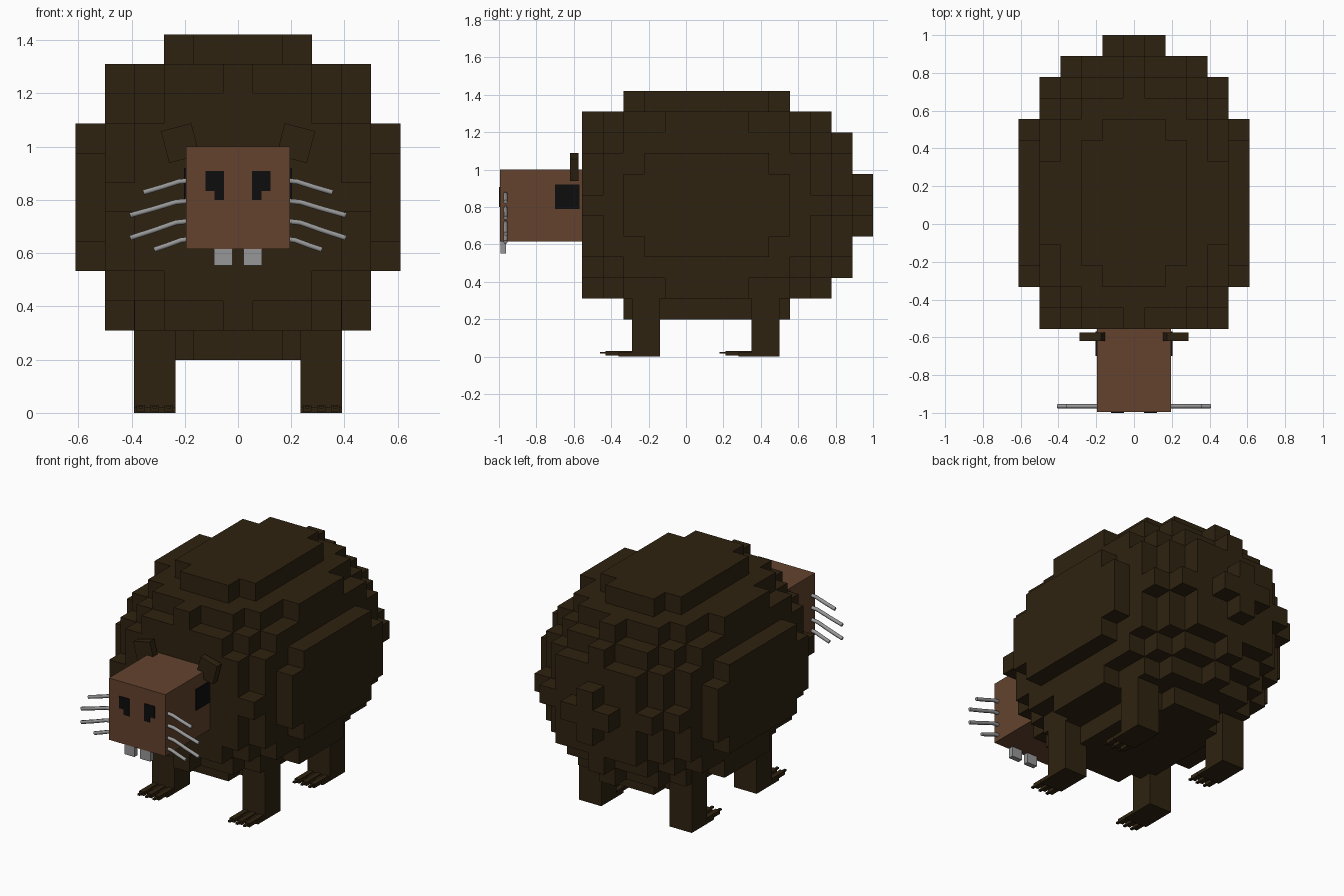
import bpy, bmesh, math
from mathutils import Matrix, Vector

if "Cube" in bpy.data.objects:
    bpy.data.objects.remove(bpy.data.objects["Cube"])


def material(name, rgb):
    m = bpy.data.materials.new(name)
    m.diffuse_color = (*rgb, 1)
    m.use_nodes = True
    m.node_tree.nodes["Principled BSDF"].inputs["Base Color"].default_value = m.diffuse_color
    return m


FUR = material("dark brown fur", (0.028, 0.0165, 0.0052))
FACE = material("face brown", (0.125, 0.055, 0.027))
BLACK = material("black", (0.004, 0.004, 0.004))
GREY = material("light grey", (0.31, 0.31, 0.31))


def finish(name, bm, mat):
    me = bpy.data.meshes.new(name)
    bm.normal_update()
    bm.to_mesh(me)
    bm.free()
    me.materials.append(mat)
    ob = bpy.data.objects.new(name, me)
    bpy.context.collection.objects.link(ob)
    return ob


def boxes(name, ranges, mat, tilt=0):
    """One object from boxes given as (x0, x1, y0, y1, z0, z1)."""
    bm = bmesh.new()
    for x0, x1, y0, y1, z0, z1 in ranges:
        c = Vector(((x0 + x1) / 2, (y0 + y1) / 2, (z0 + z1) / 2))
        bmesh.ops.create_cube(bm, size=1, matrix=Matrix.Translation(c)
                              @ Matrix.Rotation(tilt, 4, 'Y')
                              @ Matrix.Diagonal((x1 - x0, y1 - y0, z1 - z0, 1)))
    return finish(name, bm, mat)


def mirror(r):
    return (-r[1], -r[0], *r[2:])


# Body: blocky ellipsoid on a 1/9 unit grid, cut flat at the front
U = 1 / 9
CELLS = {(x, j, z) for x in range(-5, 6) for j in range(14) for z in range(-5, 6)
         if x * x + z * z + 0.565 * (j - 5.5) ** 2 <= 33.4}
bm = bmesh.new()
corners = {}


def corner(p):
    if p not in corners:
        corners[p] = bm.verts.new(((p[0] - 0.5) * U, p[1] * U - 5 * U, 0.81 + (p[2] - 0.5) * U))
    return corners[p]


for cell in CELLS:
    for axis in range(3):
        for side in (0, 1):
            near = list(cell)
            near[axis] += 1 if side else -1
            if tuple(near) in CELLS:
                continue
            quad = []
            for a, b in ((0, 0), (1, 0), (1, 1), (0, 1)):
                p = list(cell)
                p[axis] += side
                p[(axis + 1) % 3] += a
                p[(axis + 2) % 3] += b
                quad.append(corner(tuple(p)))
            bm.faces.new(quad if side else quad[::-1])
finish("body", bm, FUR)

# Head with front nostrils, side eyes and teeth
boxes("head", [(-0.195, 0.195, -0.995, -0.5, 0.615, 1.0)], FACE)
nostril = [(0.052, 0.122, -1.0, -0.992, 0.833, 0.908), (0.052, 0.089, -1.0, -0.992, 0.80, 0.833)]
eye = (0.194, 0.203, -0.70, -0.57, 0.79, 0.92)
tooth = (0.02, 0.09, -0.993, -0.962, 0.553, 0.63)
ear = (0.158, 0.276, -0.62, -0.575, 0.951, 1.075)
for side, s in (("right", 1), ("left", -1)):
    flip = (lambda r: r) if s == 1 else mirror
    boxes(side + "_nostril", [flip(r) for r in nostril], BLACK)
    boxes(side + "_eye", [flip(eye)], BLACK)
    boxes(side + "_tooth", [flip(tooth)], GREY)
    boxes(side + "_ear", [flip(ear)], FUR, tilt=s * math.radians(14.5))

    # Whiskers: start height, tip x, tip height
    for i, (z0, x1, z1) in enumerate(((0.872, 0.355, 0.828), (0.796, 0.405, 0.742),
                                      (0.72, 0.405, 0.657), (0.652, 0.315, 0.613))):
        cu = bpy.data.curves.new("whisker", 'CURVE')
        cu.dimensions = '3D'
        cu.bevel_depth = 0.011
        cu.bevel_resolution = 1
        cu.use_fill_caps = True
        sp = cu.splines.new('POLY')
        sp.points.add(3)
        for pt, (t, f) in zip(sp.points, ((0, 0), (0.22, 0.08), (0.6, 0.55), (1, 1))):
            pt.co = (s * (0.185 + (x1 - 0.185) * t), -0.965, z0 + (z1 - z0) * f, 1)
        cu.materials.append(GREY)
        ob = bpy.data.objects.new(f"{side}_whisker_{i + 1}", cu)
        bpy.context.collection.objects.link(ob)

    # Legs with a thin foot, three toes and claws
    for place, y in (("front", -0.29), ("back", 0.35)):
        leg = [(0.235, 0.39, y, y + 0.15, 0, 0.45),
               (0.235, 0.39, y - 0.07, y + 0.01, 0, 0.022)]
        for cx in (0.26, 0.3125, 0.365):
            leg.append((cx - 0.016, cx + 0.016, y - 0.14, y, 0.006, 0.03))
            leg.append((cx - 0.008, cx + 0.008, y - 0.17, y - 0.13, 0.016, 0.026))
        boxes(f"{place}_{side}_leg", [flip(r) for r in leg], FUR)
